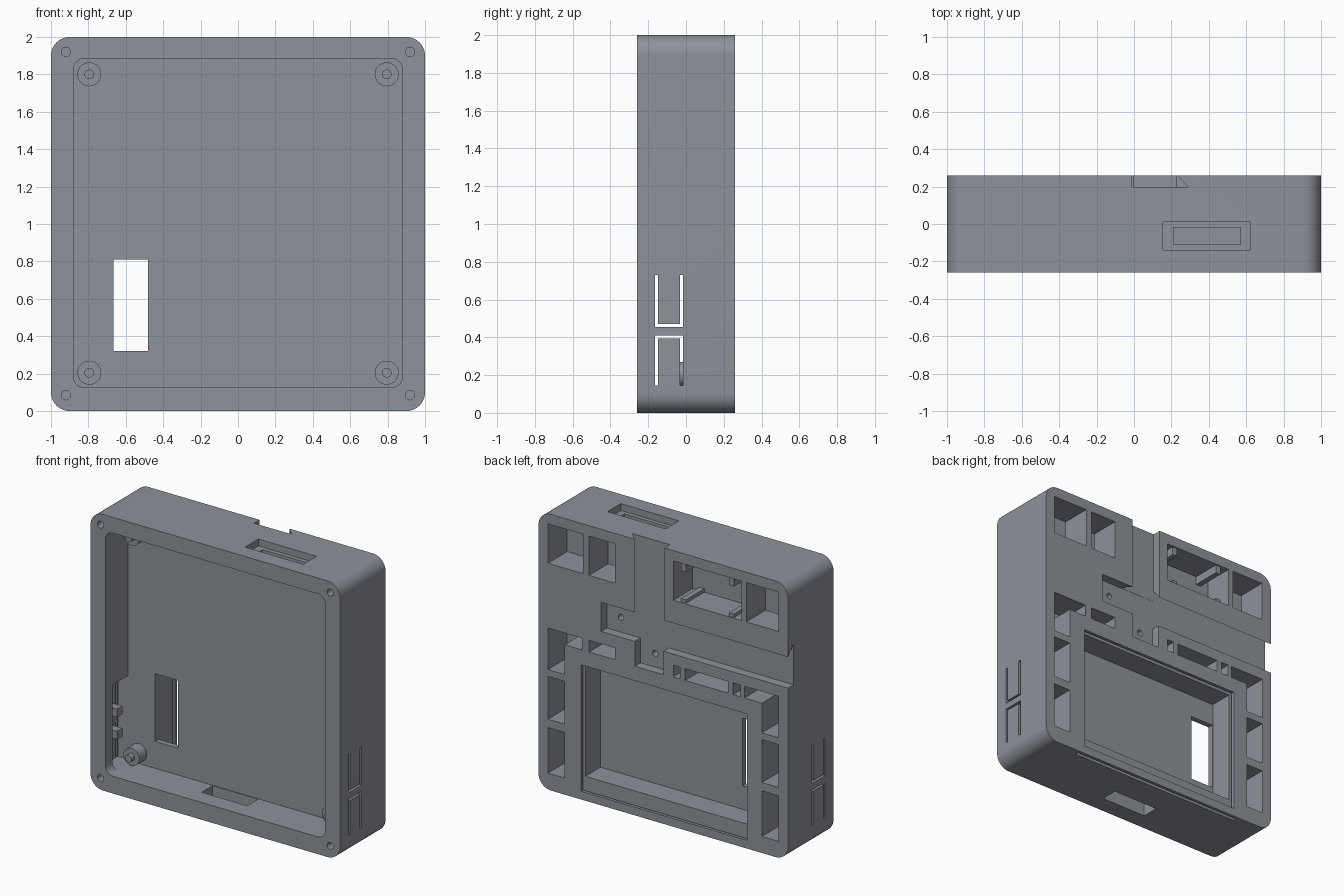
import bpy, bmesh, math

old = bpy.data.objects.get("Cube")
if old:
    bpy.data.objects.remove(old, do_unlink=True)

grey = bpy.data.materials.new("cool grey plastic")
grey.use_nodes = True
COLOUR = (0.27, 0.29, 0.325, 1)
grey.diffuse_color = COLOUR
grey.node_tree.nodes["Principled BSDF"].inputs["Base Color"].default_value = COLOUR


def prism(name, pts, lo, hi, axis="Y"):
    """Solid outline along an axis: X takes (y,z), Y takes (x,z), Z takes (x,y)."""
    k = "XYZ".index(axis)
    bm = bmesh.new()
    ends = [[bm.verts.new((*p[:k], d, *p[k:])) for p in pts] for d in (lo, hi)]
    bm.faces.new(ends[0][::-1])
    bm.faces.new(ends[1])
    for i in range(len(pts)):
        bm.faces.new((ends[0][i - 1], ends[0][i], ends[1][i], ends[1][i - 1]))
    bmesh.ops.recalc_face_normals(bm, faces=bm.faces[:])
    me = bpy.data.meshes.new(name)
    bm.to_mesh(me)
    bm.free()
    me.materials.append(grey)
    ob = bpy.data.objects.new(name, me)
    bpy.context.collection.objects.link(ob)
    return ob


def rect(a0, a1, b0, b1):
    return [(a0, b0), (a1, b0), (a1, b1), (a0, b1)]


def rounded(a0, a1, b0, b1, r, n=10):
    pts = []
    for i, (a, b) in enumerate([(a1 - r, b1 - r), (a0 + r, b1 - r), (a0 + r, b0 + r), (a1 - r, b0 + r)]):
        for j in range(n + 1):
            t = (i + j / n) * math.pi / 2
            pts.append((a + r * math.cos(t), b + r * math.sin(t)))
    return pts


def circle(a, b, r, n=24):
    return [(a + r * math.cos(2 * math.pi * i / n), b + r * math.sin(2 * math.pi * i / n)) for i in range(n)]


BACK, FLOOR, POCKET, OUT = 0.26, 0.0, 0.04, 0.4
body = prism("case_body", rounded(-1, 1, 0, 2, 0.1), -BACK, BACK)
bpy.context.view_layer.objects.active = body


def cut(pts, lo, hi, axis="Y"):
    """Subtract a prism from the case at once, then drop the cutter."""
    cutter = prism("cutter", pts, lo, hi, axis)
    cutter.hide_render = True
    mod = body.modifiers.new("cut", "BOOLEAN")
    mod.operation, mod.solver, mod.object = "DIFFERENCE", "MANIFOLD", cutter
    bpy.context.view_layer.update()
    bpy.ops.object.modifier_apply(modifier=mod.name)
    bpy.data.objects.remove(cutter, do_unlink=True)


def back_pocket(x0, x1, z0, z1, depth=POCKET):
    cut(rect(x0, x1, z0, z1), depth, OUT)


# front cavity and corner screw holes
cut(rounded(-0.88, 0.88, 0.125, 1.885, 0.06), -OUT, FLOOR)
for s in (-1, 1):
    for z in (0.085, 1.92):
        cut(circle(s * 0.92, z, 0.025), -OUT, -0.12)

# upper row of back pockets
for x0, x1 in ((0.643, 0.924), (0.386, 0.595), (-0.625, -0.08), (-0.922, -0.665)):
    back_pocket(x0, x1, 1.64, 1.925)

# lower row of back pockets
for x0, x1 in ((0.386, 0.595), (-0.135, -0.08), (-0.52, -0.175), (-0.62, -0.56)):
    back_pocket(x0, x1, 1.085, 1.17)

# side pocket columns, the top one L-shaped
for s in (-1, 1):
    cut([(s * a, b) for a, b in ((0.924, 0.87), (0.924, 1.17), (0.65, 1.17),
                                 (0.65, 1.085), (0.79, 1.085), (0.79, 0.87))], POCKET, OUT)
    for z0, z1 in ((0.51, 0.82), (0.12, 0.45)):
        back_pocket(*sorted((s * 0.79, s * 0.924)), z0, z1)

# panel recess, its slide-in groove and the cable window
back_pocket(-0.67, 0.66, 0.06, 0.975, 0.22)
cut(rect(-0.71, 0.7, -0.1, 1), 0.212, 0.238)
back_pocket(-0.668, 0.658, 0.15, 0.973)
cut(rect(-0.665, -0.48, 0.32, 0.81), -0.1, 0.1)

# cross-shaped dovetail channel on the back with two screw holes
DEEP = 0.195
cut([(0, 1.08), (0.228, 1.08), (0.228, 1.26), (0.498, 1.26), (0.498, 1.47), (0, 1.47)], DEEP, OUT)
low = DEEP + 0.001
cut([(low, 1.25), (OUT, 1.25), (OUT, 1.475), (BACK, 1.475), (low, 1.55)], -1.1, 0.1, "X")
low = DEEP + 0.002
cut([(-0.01, low), (0.29, low), (0.23, BACK), (0.23, OUT), (-0.01, OUT)], 1.4, 2.1, "Z")
for x, z in ((0.384, 1.368), (0.11, 1.18)):
    cut(circle(x, z, 0.022), 0.08, 0.3)

# stepped top slot and bottom cable opening
cut(rect(0.155, 0.62, -0.14, 0.012), 1.95, 2.1, "Z")
cut(rect(0.21, 0.57, -0.11, -0.02), 1.8, 2.1, "Z")
cut(rect(-0.2, 0.165, -0.13, -0.005), -0.1, 0.2, "Z")

# side button tongues: thinned wall with U-shaped slits
Y0, Y1, W = -0.165, -0.015, 0.016
for s in (-1, 1):
    cut(rect(-0.18, -0.004, 0.135, 0.74), *sorted((s * 0.8, s * 0.96)), "X")
    for base, tip, d in ((0.455, 0.73, W), (0.41, 0.145, -W)):
        cut([(Y0, tip), (Y0, base), (Y1, base), (Y1, tip), (Y1 - W, tip), (Y1 - W, base + d),
             (Y0 + W, base + d), (Y0 + W, tip)], *sorted((s * 0.9, s * 1.1)), "X")

# board standoffs with pins, and button pushers
smooth = [body]
for s, side in ((-1, "right"), (1, "left")):
    for z, level in ((0.205, "lower"), (1.8, "upper")):
        smooth.append(prism(f"standoff_{level}_{side}", circle(s * 0.795, z, 0.064, 32), -0.085, 0.01))
        smooth.append(prism(f"pin_{level}_{side}", circle(s * 0.795, z, 0.026), -0.12, -0.08))
    for z, level in ((0.51, "upper"), (0.35, "lower")):
        prism(f"button_pusher_{level}_{side}", rect(-0.12, -0.06, z - 0.03, z + 0.03),
              *sorted((s * 0.885, s * 0.965)), "X")

# short ribs inside the wide upper pocket
for x, side in ((-0.155, "inner"), (-0.54, "outer")):
    prism(f"pocket_rib_top_{side}", rect(x - 0.02, x + 0.02, 1.865, 1.93), 0.035, 0.25)
    prism(f"pocket_rib_bottom_{side}", rect(x - 0.02, x + 0.02, 1.635, 1.665), 0.035, 0.25)

# smooth the rounded walls, keep the edges crisp
bpy.context.view_layer.update()
for ob in smooth:
    ob.select_set(True)
bpy.ops.object.shade_smooth_by_angle(angle=math.radians(30))
